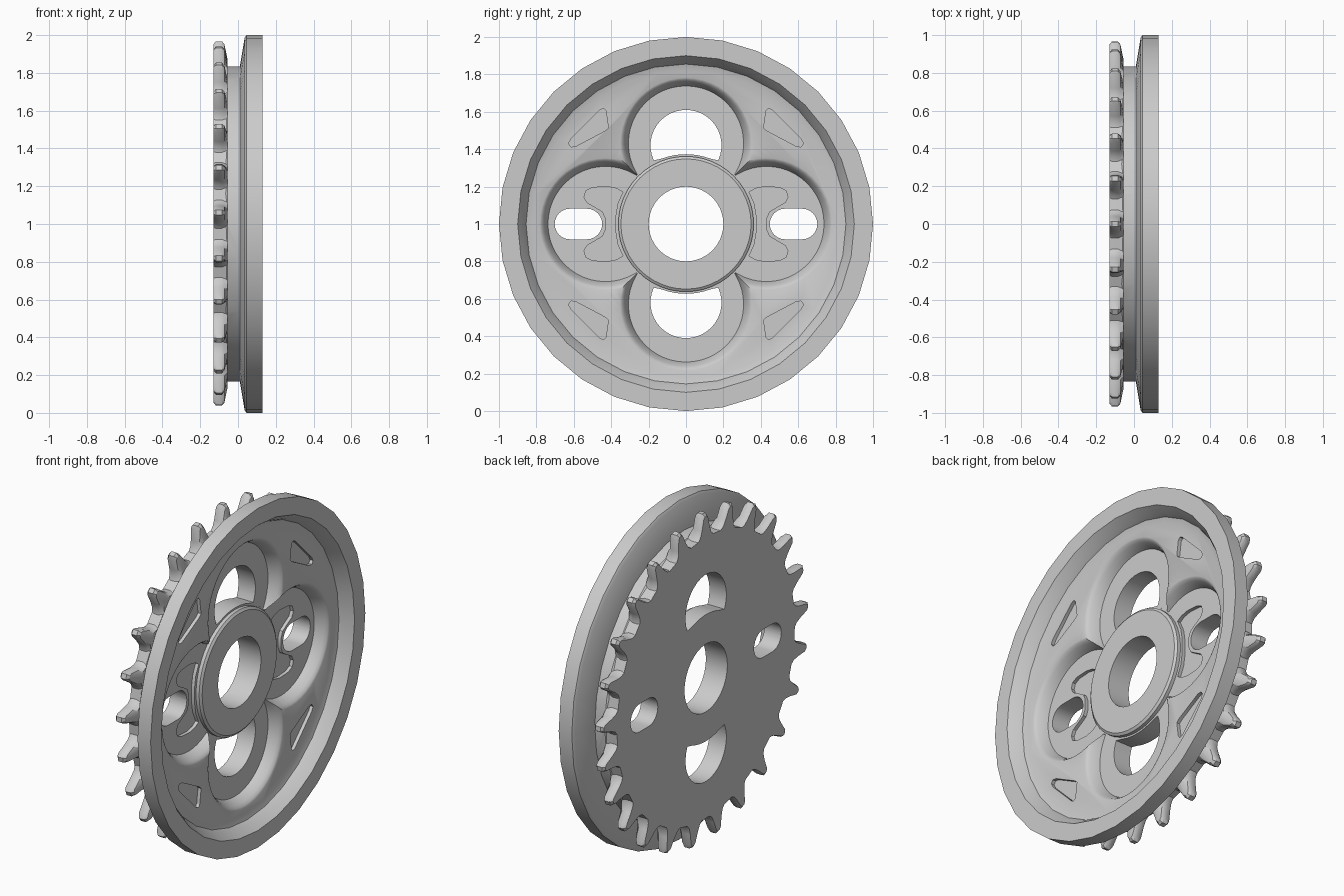
import bpy, bmesh, math
from math import sin, cos, pi, radians

if "Cube" in bpy.data.objects:
    bpy.data.objects.remove(bpy.data.objects["Cube"])

steel = bpy.data.materials.new("plain_grey_steel")
steel.diffuse_color = (0.6, 0.6, 0.6, 1)
steel.use_nodes = True
steel.node_tree.nodes["Principled BSDF"].inputs["Base Color"].default_value = steel.diffuse_color


def circle(r, n=32, cy=0.0, cz=0.0):
    return [(cy + r * cos(2 * pi * i / n), cz + r * sin(2 * pi * i / n)) for i in range(n)]


def loft(name, layers):
    """Solid through (x, outline) layers; outlines are (y, z) about the axle."""
    bm = bmesh.new()
    rings = [[bm.verts.new((x, y, z + 1)) for y, z in pts] for x, pts in layers]
    n = len(rings[0])
    for a, b in zip(rings, rings[1:]):
        for i in range(n):
            j = (i + 1) % n
            bm.faces.new((a[i], a[j], b[j], b[i]))
    bm.faces.new(rings[0][::-1])
    bm.faces.new(rings[-1])
    bmesh.ops.recalc_face_normals(bm, faces=bm.faces)
    me = bpy.data.meshes.new(name)
    bm.to_mesh(me)
    bm.free()
    me.materials.append(steel)
    ob = bpy.data.objects.new(name, me)
    bpy.context.collection.objects.link(ob)
    return ob


def combine(target, other, op):
    m = target.modifiers.new(op, 'BOOLEAN')
    m.operation, m.solver, m.object = op, 'EXACT', other
    bpy.context.view_layer.objects.active = target
    bpy.ops.object.modifier_apply(modifier=m.name)
    bpy.data.objects.remove(other)


def cut(target, *layers):
    combine(target, loft("cutter", layers), 'DIFFERENCE')


def prism(target, pts, x0, x1):
    cut(target, (x0, pts), (x1, pts))


# wheel body with flared rim and dished front
profile = [(-0.075, 0.82), (-0.055, 0.835), (0.01, 0.835), (0.035, 0.985), (0.045, 1.0),
           (0.13, 1.0), (0.13, 0.9), (0.085, 0.868), (0.06, 0.855), (0.05, 0.82)]
wheel = loft("sprocket_wheel", [(x, circle(r)) for x, r in profile])

# toothed back plate: 25 teeth with bevelled sides
def teeth(inset, tip):
    half = [(0.075, 0.828), (0.056, 0.845), (0.042, 0.88), (0.026, 0.945), (0.014, tip)]
    half = [(t - inset, min(r, tip - 0.012 * (k < 4))) for k, (t, r) in enumerate(half)]
    tooth = half + [(-t, r) for t, r in reversed(half)]
    pts = []
    for i in range(25):
        a = pi / 2 + 2 * pi * i / 25
        pts += [(r * cos(a - t / r), r * sin(a - t / r)) for t, r in tooth]
    return pts

plate = loft("tooth_plate", [(-0.13, teeth(0.006, 0.952)), (-0.117, teeth(0, 0.967)),
                             (-0.085, teeth(0, 0.967)), (-0.072, teeth(0.006, 0.952)),
                             (-0.055, teeth(0.012, 0.87))])
combine(wheel, plate, 'UNION')

# four round sloping pockets and the space around the hub
for k in range(4):
    cy, cz = 0.43 * cos(k * pi / 2), 0.43 * sin(k * pi / 2)
    cut(wheel, *[(x, circle(r, 48, cy, cz)) for x, r in
                 [(-0.02, 0.308), (0.0, 0.315), (0.03, 0.33), (0.045, 0.342), (0.052, 0.356), (0.2, 0.356)]])
prism(wheel, circle(0.372, 48), -0.0205, 0.2)

# raised hub
hub = loft("hub", [(-0.08, circle(0.362, 48)), (0.0, circle(0.362, 48)), (0.01, circle(0.348, 48))])
combine(wheel, hub, 'UNION')

# axle bore
prism(wheel, circle(0.2, 32), -0.3, 0.3)

# arched windows above and below the hub
arch = [(0.19 * cos(radians(a)), 0.42 + 0.19 * sin(radians(a))) for a in range(-25, 206, 10)]
arch += [(0.373 * cos(radians(a)), 0.373 * sin(radians(a))) for a in range(110, 69, -5)]
for s in (1, -1):
    prism(wheel, [(y, s * z) for y, z in arch], -0.3, 0.3)

# side slots, with shallow curved recesses between slot and hub
slot = [(c + 0.082 * cos(radians(a)), 0.082 * sin(radians(a)))
        for c, start in ((0.62, -90), (0.53, 90)) for a in range(start, start + 181, 15)]
upper = [(0.43, 0.03), (0.445, 0.065), (0.49, 0.092), (0.53, 0.115), (0.545, 0.145),
         (0.535, 0.178), (0.5, 0.195), (0.42, 0.2), (0.37, 0.19), (0.338, 0.17), (0.365, 0.11), (0.377, 0.04)]
kidney = upper + [(y, -z) for y, z in reversed(upper)]
for s in (1, -1):
    prism(wheel, [(s * y, z) for y, z in slot], -0.3, 0.3)
    prism(wheel, [(s * y, z) for y, z in kidney], -0.04, -0.012)

# shallow triangular recesses in the web
tri = [(0.415, 0.515), (0.43, 0.5), (0.59, 0.415), (0.615, 0.412), (0.628, 0.43),
       (0.615, 0.455), (0.46, 0.61), (0.44, 0.618), (0.428, 0.605)]
for sy in (1, -1):
    for sz in (1, -1):
        prism(wheel, [(sy * y, sz * z) for y, z in tri], 0.03, 0.07)

bpy.ops.object.select_all(action='DESELECT')
wheel.select_set(True)
bpy.context.view_layer.objects.active = wheel
bpy.ops.object.shade_smooth_by_angle(angle=radians(28))
